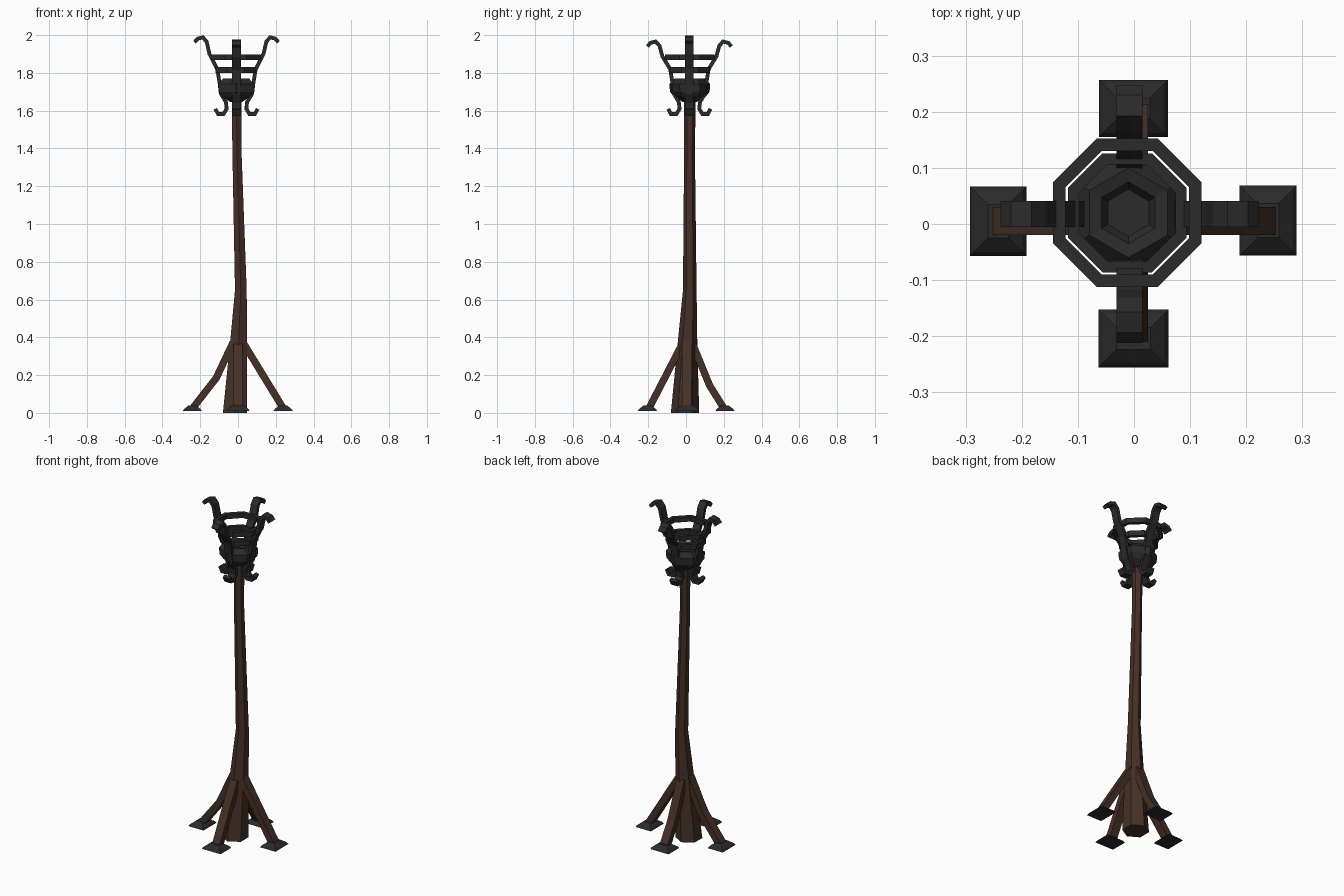
import bpy, math
from mathutils import Vector, Matrix

if "Cube" in bpy.data.objects:
    bpy.data.objects.remove(bpy.data.objects["Cube"])


def material(name, rgb):
    m = bpy.data.materials.new(name)
    m.diffuse_color = (*rgb, 1)
    m.use_nodes = True
    m.node_tree.nodes["Principled BSDF"].inputs["Base Color"].default_value = m.diffuse_color
    return m


IRON = material("dark iron", (0.024, 0.024, 0.025))
POLE = material("brown wood", (0.060, 0.030, 0.020))
BRACE = material("brace wood", (0.060, 0.030, 0.018))


def add(name, verts, faces, mat):
    me = bpy.data.meshes.new(name)
    me.from_pydata([tuple(v) for v in verts], [], faces)
    me.materials.append(mat)
    ob = bpy.data.objects.new(name, me)
    bpy.context.collection.objects.link(ob)
    return ob


def loft(name, loops, mat, closed=False):
    """Skin equal-length loops; cap the ends, or join last to first."""
    n, k = len(loops[0]), len(loops)
    verts = [v for l in loops for v in l]
    faces = []
    for i in range(k if closed else k - 1):
        a, b = i * n, (i + 1) % k * n
        faces += [(a + j, a + (j + 1) % n, b + (j + 1) % n, b + j) for j in range(n)]
    if not closed:
        faces += [tuple(reversed(range(n))), tuple(range((k - 1) * n, k * n))]
    return add(name, verts, faces, mat)


def polygon(n, cx, cy, rx, ry, z, start):
    return [(cx + rx * math.cos(start + math.tau * i / n),
             cy + ry * math.sin(start + math.tau * i / n), z) for i in range(n)]


def strip(name, path, width, thick, angle, centre, mat):
    """Flat bar following an (r, z) path, turned about z to the given angle."""
    p = [Vector(q) for q in path]
    rot = Matrix.Rotation(angle, 3, 'Z')
    loops = []
    for i, q in enumerate(p):
        d0 = (p[i] - p[i - 1]).normalized() if i else (p[1] - p[0]).normalized()
        d1 = (p[i + 1] - p[i]).normalized() if i < len(p) - 1 else d0
        d = (d0 + d1).normalized()
        nrm = Vector((d.y, -d.x)) * thick / 2 / max(0.7, d.dot(d0))
        loop = []
        for s, y in ((1, 1), (-1, 1), (-1, -1), (1, -1)):
            e = q + s * nrm
            loop.append(rot @ Vector((e.x, y * width / 2, e.y)) + Vector((*centre, 0)))
        loops.append(loop)
    return loft(name, loops, mat)


# Pole: crooked six-sided trunk, given by its bounds at each height
hexes = []
for x0, x1, y0, y1, z in ((-.08, .048, -.08, .07, 0), (-.043, .048, -.045, .06, .36),
                          (-.016, .046, -.016, .056, .65), (-.03, .018, -.01, .047, 1.40),
                          (-.033, .018, -.012, .052, 1.68)):
    hexes.append(polygon(6, (x0 + x1) / 2, (y0 + y1) / 2, (x1 - x0) / 2 / .866,
                         (y1 - y0) / 2, z, math.pi / 2))
loft("pole", hexes, POLE)

# Fire bowl: six-sided dish with a shallow recess
bowl = ((.035, 1.645), (.085, 1.675), (.105, 1.70), (.108, 1.742),
        (.08, 1.77), (.055, 1.765), (.042, 1.745))
loft("fire_bowl", [polygon(6, -.01, .02, r, r, z, math.pi / 2) for r, z in bowl], IRON)

# Basket straps: four curled bars
strap = ((.222, 1.962), (.206, 1.981), (.178, 1.988), (.158, 1.965), (.143, 1.90),
         (.102, 1.82), (.090, 1.75), (.083, 1.69), (.056, 1.645), (.052, 1.61),
         (.068, 1.583), (.098, 1.583), (.112, 1.61))
for i, side in enumerate(("right", "back", "left", "front")):
    drop = .022 * (i % 2)  # front and back bars end a little lower
    path = [(r, z - drop * max(0, min(1, (z - 1.82) / .14))) for r, z in strap]
    strip(side + "_strap", path, .046, .02, i * math.pi / 2, (-.008, .018), IRON)

# Basket hoops: eight-sided bands
for name, outer, inner, z0, z1 in (("upper_hoop", .132, .110, 1.868, 1.898),
                                   ("lower_hoop", .106, .086, 1.80, 1.832)):
    k = math.cos(math.pi / 8)
    loft(name, [polygon(8, -.012, .02, r / k, r / k, z, math.pi / 8)
                for r, z in ((outer, z0), (outer, z1), (inner, z1), (inner, z0))],
         IRON, closed=True)

# Braces: slanted timbers from the pole to the feet
braces = {"right": ((.025, .375), (.236, .03)),
          "back": ((.035, .365), (.125, .145), (.197, .03)),
          "left": ((.025, .375), (.115, .185), (.236, .03)),
          "front": ((.025, .355), (.193, .03))}
for i, (side, path) in enumerate(braces.items()):
    strip(side + "_brace", path, .05, .038, i * math.pi / 2, (0, .005 * (1 - i % 2)), BRACE)

# Feet: iron pads with a low lip and sloped sides
for side, cx, cy, wx, wy in (("right", .239, .006, .102, .125), ("left", -.242, .005, .101, .124),
                             ("back", -.001, .206, .123, .102), ("front", -.001, -.204, .125, .103)):
    loops = []
    for inset, z in ((0, .010), (.007, .021), (.032, .040)):
        x, y = wx / 2 - inset, wy / 2 - inset
        loops.append([(cx - x, cy - y, z), (cx + x, cy - y, z),
                      (cx + x, cy + y, z), (cx - x, cy + y, z)])
    loft(side + "_foot", loops, IRON)

# Make all face directions consistent
import bmesh
for ob in bpy.data.objects:
    bm = bmesh.new()
    bm.from_mesh(ob.data)
    bmesh.ops.recalc_face_normals(bm, faces=bm.faces)
    bm.to_mesh(ob.data)
    bm.free()
